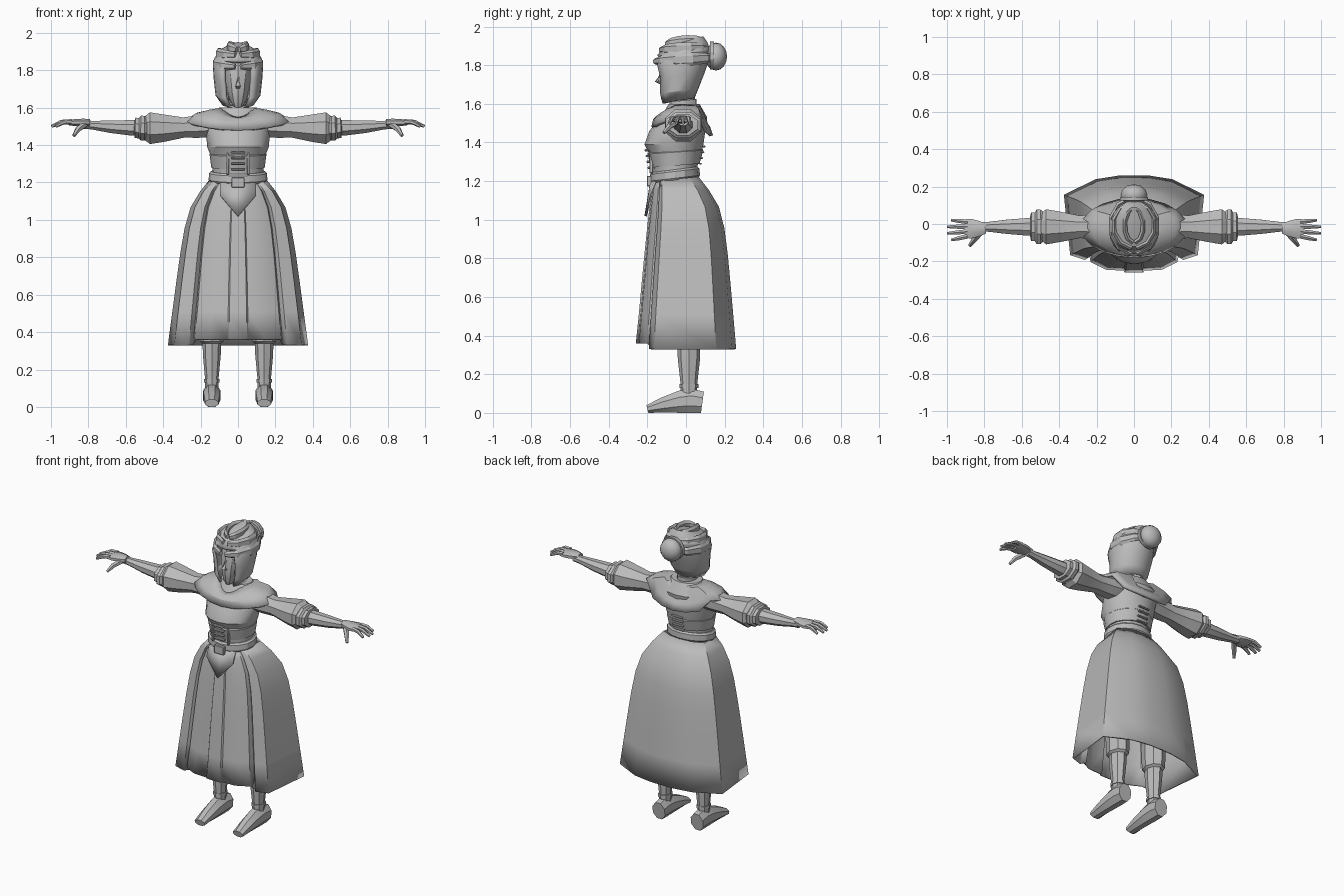
import bpy, bmesh, math
from mathutils import Vector

cube = bpy.data.objects.get("Cube")
if cube:
    bpy.data.objects.remove(cube, do_unlink=True)

colour = (0.5, 0.5, 0.5, 1)
grey = bpy.data.materials.new("plain_grey")
grey.use_nodes = True
grey.diffuse_color = colour
grey.node_tree.nodes["Principled BSDF"].inputs["Base Color"].default_value = colour


def finish(name, bm, mirror=False, thickness=0, angle=30):
    """Turn a bmesh into an object with optional shell and left/right mirror."""
    bmesh.ops.recalc_face_normals(bm, faces=bm.faces)
    mesh = bpy.data.meshes.new(name)
    bm.to_mesh(mesh)
    bm.free()
    mesh.materials.append(grey)
    part = bpy.data.objects.new(name, mesh)
    bpy.context.collection.objects.link(part)
    if thickness:
        part.modifiers.new("shell", 'SOLIDIFY').thickness = thickness
    if mirror:
        part.modifiers.new("mirror", 'MIRROR')
    bpy.ops.object.select_all(action='DESELECT')
    part.select_set(True)
    bpy.context.view_layer.objects.active = part
    bpy.ops.object.shade_smooth_by_angle(angle=math.radians(angle))


def bridge(rings, caps=True):
    """Skin a list of equal point rings."""
    bm = bmesh.new()
    loops = [[bm.verts.new(point) for point in ring] for ring in rings]
    for lower, upper in zip(loops, loops[1:]):
        for i in range(len(lower)):
            bm.faces.new((lower[i - 1], lower[i], upper[i], upper[i - 1]))
    if caps:
        bm.faces.new(loops[0])
        bm.faces.new(loops[-1])
    return bm


def circle(sides):
    """Unit outline: sideways fraction, and depth from front (0) to back (1)."""
    turns = [math.tau * i / sides for i in range(sides)]
    return [(math.sin(turn), (1 - math.cos(turn)) / 2) for turn in turns]


def loft(rings, outline, centre=0, tilt=0, lift=0, caps=True):
    """Rings are half width, front y, back y, z; the back rises by tilt, the sides by lift."""
    return bridge([[(centre + width * side, front + (back - front) * depth, z + tilt * depth + lift * side ** 2)
                    for side, depth in outline] for width, front, back, z in rings], caps)


def tube(sections, sides=8):
    """Sections are a centre point, a sideways radius and an upward radius."""
    points = [Vector(section[0]) for section in sections]
    grow = 1 / math.cos(math.pi / sides)
    rings = []
    for i, (point, across, up) in enumerate(sections):
        along = points[min(i + 1, len(points) - 1)] - points[max(i - 1, 0)]
        turn = along.to_track_quat('X', 'Z')
        angles = [math.tau * (j + 0.5) / sides for j in range(sides)]
        rings.append([points[i] + turn @ Vector((0, grow * across * math.cos(a), grow * up * math.sin(a)))
                      for a in angles])
    return bridge(rings)


def arm_part(name, profile, height, **options):
    """Tube along the outstretched arm; the profile is x and sideways radius."""
    sections = [((x, -0.015, arm_height(x)), radius, radius * height) for x, radius in profile]
    finish(name, tube(sections), mirror=True, **options)


def arm_height(x):
    """The arm sags at the elbow and rises to the hand."""
    return 1.49 + 0.15 * (x - 0.45) ** 2


def box(name, location, size, mirror=False):
    bm = bmesh.new()
    bmesh.ops.create_cube(bm, size=1)
    bmesh.ops.scale(bm, vec=size, verts=bm.verts)
    bmesh.ops.translate(bm, vec=location, verts=bm.verts)
    bmesh.ops.bevel(bm, geom=bm.edges[:], offset=0.004, segments=1, affect='EDGES')
    finish(name, bm, mirror)


# Skirt: bell profile, with a pleated front panel stepping back into a wide overskirt
half = [(0.13, 0), (0.15, 0.02), (0.4, 0.03), (0.62, 0.11), (0.64, 0.18),
        (0.7, 0.13), (0.91, 0.18), (1, 0.8), (0.55, 0.96), (0.2, 1)]
outline = half + [(-side, depth) for side, depth in reversed(half)]
bell = []
for step in range(8):
    drop = (step / 7) ** 1.5
    swell = 1 - math.exp(-10 * drop)
    bell.append((0.15 + 0.11 * swell + 0.115 * drop, -0.165 - 0.04 * drop ** 0.5 - 0.055 * drop,
                 0.065 + 0.12 * swell + 0.075 * drop, 1.2 - 0.87 * drop))
skirt = loft(bell, outline, caps=False)
for vert in skirt.verts:
    if vert.co.z < 0.4 and vert.co.y < -0.2:
        vert.co.z = 0.36
    if vert.co.z > 1.19:
        vert.co.z += 0.1 * (vert.co.y + 0.165)
finish("skirt", skirt, thickness=0.012, angle=25)

# Pointed front of the bodice
bm = bmesh.new()
upper = [bm.verts.new((side * 0.095, -0.185 + abs(side) * 0.02, 1.2)) for side in (-1, 0, 1)]
lower = [bm.verts.new((side * 0.095, -0.215 + abs(side) * 0.02, 1.02 + abs(side) * 0.11)) for side in (-1, 0, 1)]
for i in range(2):
    bm.faces.new((upper[i], upper[i + 1], lower[i + 1], lower[i]))
finish("bodice_point", bm, thickness=0.012)

# Torso, corset edge and belt
ring = circle(16)
finish("torso", loft([(0.14, -0.17, 0.06, 1.22), (0.135, -0.175, 0.06, 1.28), (0.145, -0.19, 0.08, 1.34),
                      (0.165, -0.215, 0.09, 1.39), (0.17, -0.19, 0.1, 1.46), (0.17, -0.13, 0.11, 1.53),
                      (0.1, -0.09, 0.07, 1.6)], ring))
finish("corset_trim", loft([(0.143, -0.18, 0.07, 1.27), (0.152, -0.2, 0.09, 1.34),
                            (0.145, -0.19, 0.08, 1.35)], ring, tilt=0.02), angle=25)
finish("belt", loft([(width, -0.03 - width, width - 0.085, z) for width, z in
                     ((0.15, 1.19), (0.157, 1.2), (0.155, 1.235), (0.145, 1.245))], ring, tilt=0.03), angle=25)
box("belt_buckle", (0, -0.19, 1.2), (0.07, 0.025, 0.055))
for i in range(4):
    height = 1.27 + 0.03 * i
    box("front_lace", (0, -0.19 - 0.005 * i, height), (0.075, 0.02, 0.012))
    box("back_lace", (0, 0.075 + 0.006 * i, height + 0.02), (0.08, 0.016, 0.01))
box("corset_rib", (0.055, -0.18, 1.3), (0.014, 0.02, 0.12), mirror=True)

# Draped collar, neck and neckband
drape = loft([(0.085, -0.12, 0.07, 1.55), (0.15, -0.15, 0.1, 1.54), (0.225, -0.17, 0.125, 1.52),
              (0.285, -0.18, 0.14, 1.48)], circle(20), lift=0.05, caps=False)
for vert in drape.verts:
    # the back hangs lower at the hem and stands higher at the neck
    vert.co.z += max(vert.co.y, 0) * (0.4 if vert.co.y < 0.08 else -0.3)
finish("collar", drape, thickness=0.018, angle=25)
finish("neck", loft([(0.06, -0.08, 0.05, 1.54), (0.05, -0.07, 0.045, 1.62), (0.05, -0.07, 0.05, 1.72)], circle(12)))
finish("neckband", loft([(0.06, -0.085, 0.055, z) for z in (1.58, 1.61)], circle(12), tilt=0.015))

# Face with a small nose
finish("face", loft([(0.025, -0.115, -0.04, 1.6), (0.047, -0.13, 0.02, 1.63), (0.065, -0.135, 0.06, 1.69),
                     (0.08, -0.13, 0.08, 1.78), (0.08, -0.11, 0.08, 1.86)], circle(12), tilt=0.02))
finish("nose", tube([((0, -0.128, 1.765), 0.008, 0.006), ((0, -0.15, 1.715), 0.013, 0.01),
                     ((0, -0.125, 1.705), 0.01, 0.006)], sides=6))

# Hair shell opened around the face
hair = loft([(0.085, -0.14, 0.045, 1.6), (0.12, -0.155, 0.065, 1.65), (0.13, -0.16, 0.1, 1.74),
             (0.134, -0.178, 0.12, 1.8), (0.126, -0.15, 0.125, 1.85), (0.1, -0.12, 0.11, 1.89),
             (0.05, -0.04, 0.09, 1.92)], circle(20), tilt=0.03)
centres = {face: face.calc_center_median() for face in hair.faces}
opening = [face for face, middle in centres.items()
           if abs(middle.x) < 0.065 and middle.y < 0 and middle.z < 1.83]
bmesh.ops.delete(hair, geom=opening, context='FACES')
finish("hair", hair, thickness=0.018, angle=25)

# Swept locks curving from the parting round to the bun
for name, reach, depth, height, rise in (("lower_lock", 0.128, 0.15, 1.82, 0.02),
                                         ("upper_lock", 0.11, 0.12, 1.88, 0.01),
                                         ("crown_lock", 0.05, 0.09, 1.91, 0.02)):
    path = []
    for i in range(6):
        turn = math.pi * (i + 0.2) / 5.4
        bulge = math.sin(turn)
        path.append(((reach * bulge, -0.01 - depth * math.cos(turn), height + rise * (i / 5)),
                     0.012, 0.012 + 0.018 * bulge))
    finish(name, tube(path, sides=6), mirror=True, angle=25)

# Bun and its band
bun = bmesh.new()
bmesh.ops.create_uvsphere(bun, u_segments=12, v_segments=8, radius=0.072)
bmesh.ops.scale(bun, vec=(1, 0.8, 1), verts=bun.verts)
bmesh.ops.translate(bun, vec=(0, 0.155, 1.845), verts=bun.verts)
finish("bun", bun, angle=40)
finish("bun_band", tube([((0, y, 1.85), 0.075, 0.072) for y in (0.125, 0.145)], sides=12))

# Puffed sleeves, gathered cuffs and forearms
arm_part("sleeve", [(0.13, 0.07), (0.22, 0.066), (0.29, 0.06), (0.4, 0.082), (0.47, 0.094), (0.5, 0.07)],
         height=0.9, angle=25)
arm_part("sleeve_cuff", [(0.48, 0.075), (0.5, 0.092), (0.52, 0.092), (0.53, 0.076), (0.55, 0.076), (0.555, 0.05)],
         height=0.72, angle=25)
arm_part("forearm", [(0.48, 0.05), (0.57, 0.047), (0.68, 0.038), (0.78, 0.026), (0.82, 0.027)],
         height=0.88, angle=40)

# Palm, fanned fingers and thumb
palm = [(0.79, 0.026, 0.02), (0.83, 0.042, 0.021), (0.87, 0.052, 0.019), (0.905, 0.05, 0.014)]
finish("palm", tube([((x, -0.025, 1.52), across, up) for x, across, up in palm]), mirror=True, angle=40)
for i in range(4):
    knuckle = Vector((0.89, 0.012 - 0.026 * i, 1.525))
    tip = Vector((0.96 + 0.04 * math.sin(math.pi * (i + 0.5) / 4), 0.02 - 0.035 * i, 1.5))
    bend = (knuckle + tip) / 2 + Vector((0, 0, 0.01))
    finish("finger", tube([(knuckle, 0.012, 0.012), (bend, 0.011, 0.011), (tip, 0.007, 0.007)], sides=6),
           mirror=True, angle=40)
finish("thumb", tube([((0.82, -0.045, 1.51), 0.016, 0.016), ((0.855, -0.085, 1.485), 0.014, 0.014),
                      ((0.878, -0.115, 1.45), 0.008, 0.008)], sides=6), mirror=True, angle=40)


def leg_part(name, profile):
    """Eight-sided loft round the left leg, mirrored; the profile is radius and z."""
    rings = [(radius, 0.015 - 1.2 * radius, 0.015 + 1.2 * radius, z) for radius, z in profile]
    finish(name, loft(rings, circle(8), centre=0.14), mirror=True)


# Bloomers, legs, ankle straps and shoes
leg_part("bloomers", [(0.045, 0.335), (0.063, 0.35), (0.065, 0.4), (0.08, 1.1)])
leg_part("leg", [(0.036, 0.08), (0.036, 0.15), (0.048, 0.28), (0.05, 0.4)])
leg_part("ankle_strap", [(0.041, 0.13), (0.041, 0.15)])
shoe = tube([((0.14, y, height / 2), 0.03 + 0.13 * height, height / 2) for y, height in
             ((0.085, 0.11), (0.03, 0.125), (-0.03, 0.115), (-0.12, 0.08), (-0.2, 0.04))])
for vert in shoe.verts:
    vert.co.z = max(vert.co.z, 0)
finish("shoe", shoe, mirror=True, angle=25)
